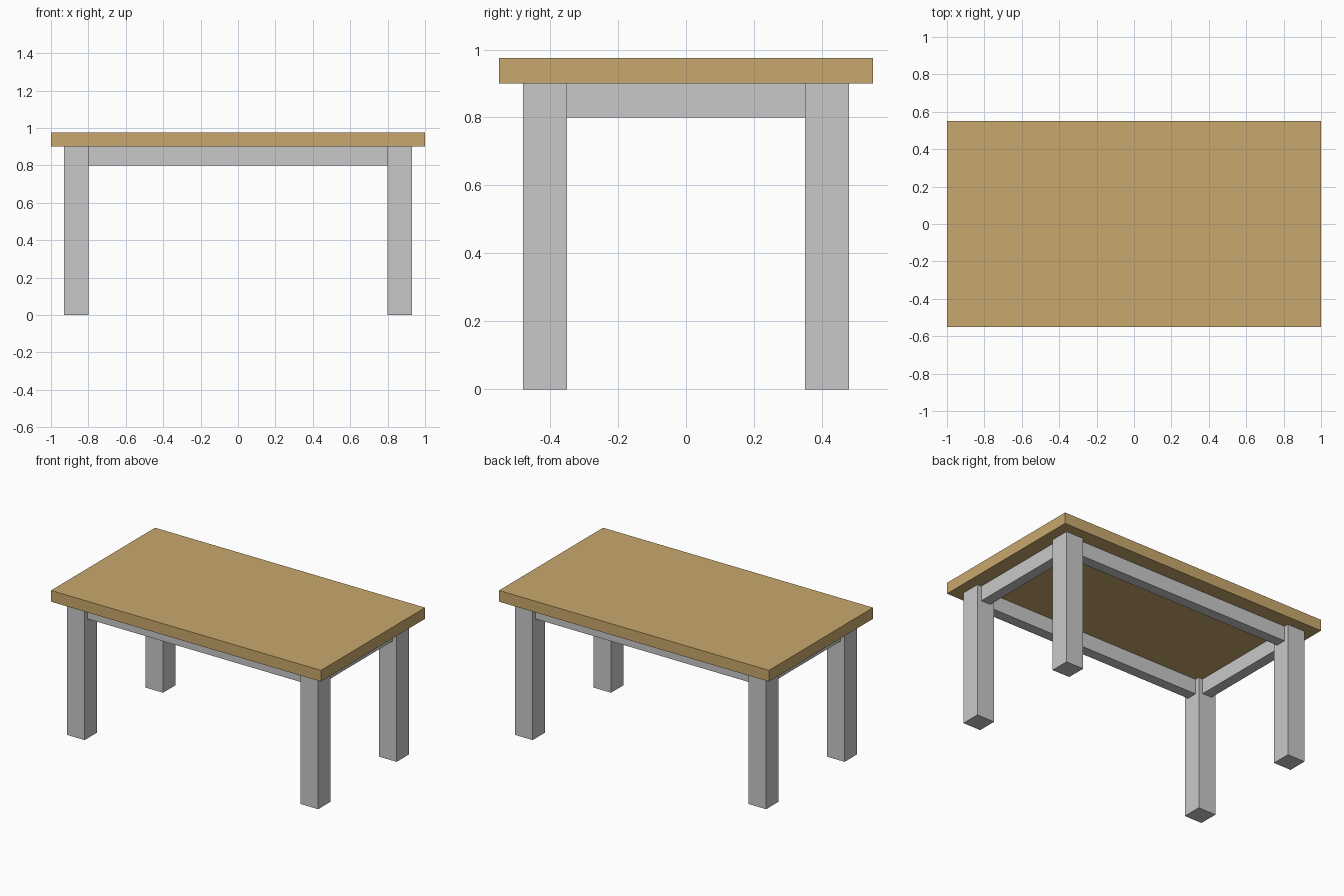
import bpy

if "Cube" in bpy.data.objects:
    bpy.data.objects.remove(bpy.data.objects["Cube"])


def material(name, color):
    mat = bpy.data.materials.new(name)
    mat.diffuse_color = (*color, 1.0)
    mat.use_nodes = True
    mat.node_tree.nodes["Principled BSDF"].inputs["Base Color"].default_value = mat.diffuse_color
    return mat


wood = material("tan wood", (0.584, 0.397, 0.153))
grey = material("light grey", (0.584, 0.584, 0.584))


def box(name, lo, hi, mat):
    """Axis-aligned box between two corners."""
    center = [(a + b) / 2 for a, b in zip(lo, hi)]
    bpy.ops.mesh.primitive_cube_add(size=1, location=center)
    obj = bpy.context.object
    obj.name = name
    for v in obj.data.vertices:
        for i in range(3):
            v.co[i] *= hi[i] - lo[i]
    obj.data.materials.append(mat)
    return obj


TOP_Z = 0.90
LEG = 0.13            # square leg width
LX, LY = 0.865, 0.415  # leg centres
H = LEG / 2
T = 0.035             # half thickness of the rails

# Table top
box("table_top", (-1, -0.55, TOP_Z), (1, 0.55, 0.975), wood)

# Four square legs
for sx, xname in ((-1, "left"), (1, "right")):
    for sy, yname in ((-1, "front"), (1, "back")):
        x, y = sx * LX, sy * LY
        box(f"{yname}_{xname}_leg", (x - H, y - H, 0), (x + H, y + H, TOP_Z), grey)

# Rails under the top, centred on the legs
for s, name in ((-1, "front"), (1, "back")):
    y = s * LY
    box(f"{name}_rail", (-LX + H, y - T, 0.80), (LX - H, y + T, TOP_Z), grey)
for s, name in ((-1, "left"), (1, "right")):
    x = s * LX
    box(f"{name}_rail", (x - T, -LY + H, 0.80), (x + T, LY - H, TOP_Z), grey)
